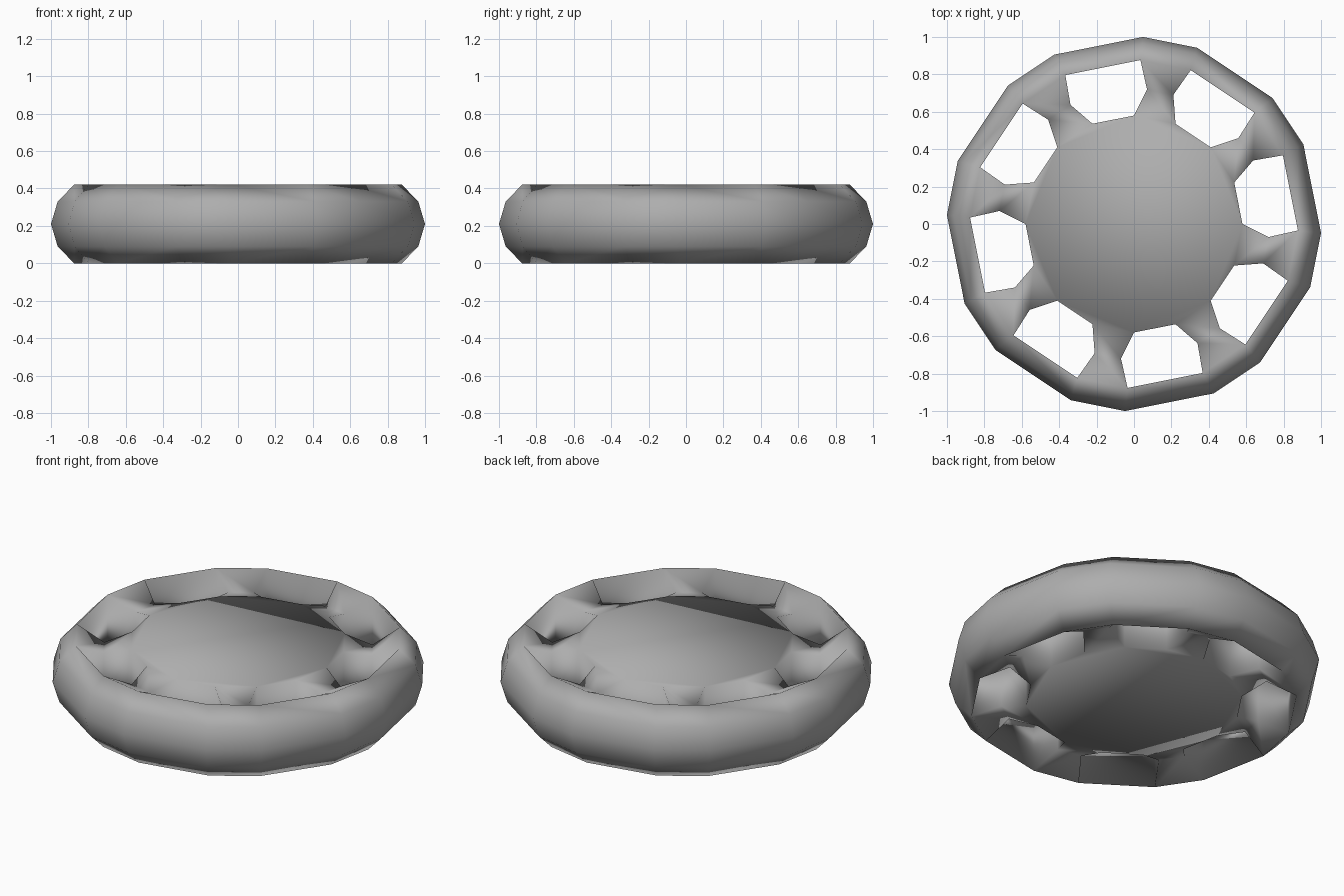
import bpy, bmesh
from math import radians, cos, sin

if "Cube" in bpy.data.objects:
    bpy.data.objects.remove(bpy.data.objects["Cube"])

SPOKES = 8
MID = 0.21
# rows from hub to rim: radius, half angle of the spoke (degrees), height above mid plane
ROWS = [(0.58, 11.25, 0.18), (0.722, 5.7, 0.135), (0.877, 9.0, 0.21),
        (0.965, 8.6, 0.12), (1.001, 8.5, 0.0)]

bm = bmesh.new()
verts = {}
for k in range(SPOKES):
    centre = -11.25 + 45 * k
    for side in (-1, 1):
        for r, (rad, half, h) in enumerate(ROWS):
            a = radians(centre + side * half)
            for level in (1, -1):
                if h == 0 and level == -1:
                    verts[k, side, r, -1] = verts[k, side, r, 1]
                    continue
                verts[k, side, r, level] = bm.verts.new(
                    (rad * cos(a), rad * sin(a), MID + level * h))


def quad(*keys):
    bm.faces.new([verts[key] for key in keys])


for k in range(SPOKES):
    n = (k + 1) % SPOKES
    for level in (1, -1):
        # spoke top and bottom, continuing over the rim
        for r in range(4):
            quad((k, -1, r, level), (k, -1, r + 1, level),
                 (k, 1, r + 1, level), (k, 1, r, level))
        # rim between two spokes
        for r in (2, 3):
            quad((k, 1, r, level), (k, 1, r + 1, level),
                 (n, -1, r + 1, level), (n, -1, r, level))
    # spoke side walls
    for side in (-1, 1):
        for r in (0, 1):
            quad((k, side, r, 1), (k, side, r + 1, 1),
                 (k, side, r + 1, -1), (k, side, r, -1))
    # hub wall and inner rim wall in each opening
    for r in (0, 2):
        quad((k, 1, r, 1), (n, -1, r, 1), (n, -1, r, -1), (k, 1, r, -1))

# flat hub discs
for level in (1, -1):
    bm.faces.new([verts[k, s, 0, level] for k in range(SPOKES) for s in (-1, 1)])

bmesh.ops.recalc_face_normals(bm, faces=bm.faces[:])
for f in bm.faces:
    f.smooth = True

mesh = bpy.data.meshes.new("spoked_wheel")
bm.to_mesh(mesh)
bm.free()

# dark grey finish
grey = bpy.data.materials.new("dark_grey")
grey.diffuse_color = (0.42, 0.42, 0.42, 1)
grey.use_nodes = True
grey.node_tree.nodes["Principled BSDF"].inputs["Base Color"].default_value = grey.diffuse_color
mesh.materials.append(grey)

wheel = bpy.data.objects.new("spoked_wheel", mesh)
bpy.context.collection.objects.link(wheel)
